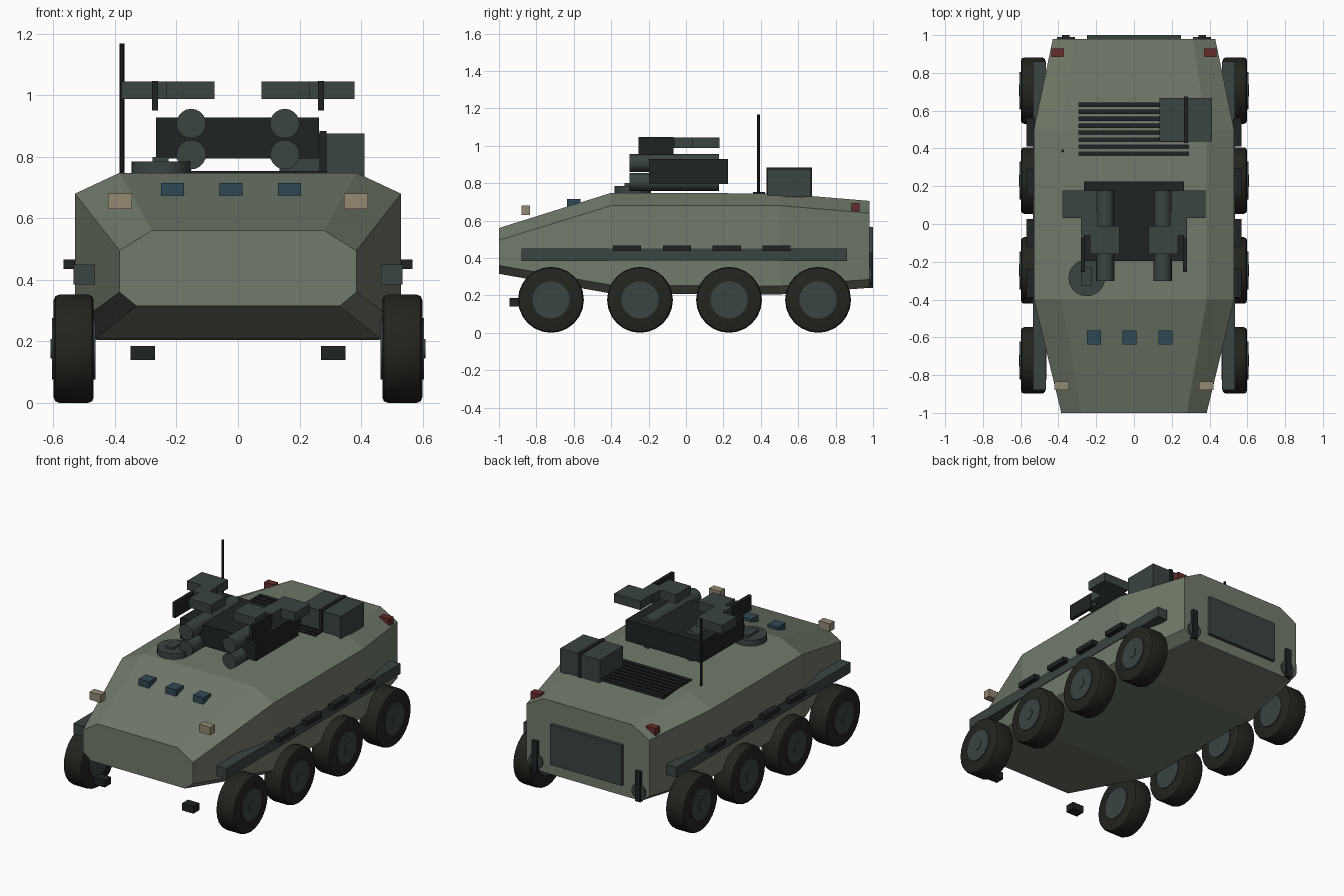
import bpy, bmesh, math
from mathutils import Matrix

if "Cube" in bpy.data.objects:
    bpy.data.objects.remove(bpy.data.objects["Cube"])


def material(name, rgb):
    m = bpy.data.materials.new(name)
    m.diffuse_color = (*rgb, 1)
    m.use_nodes = True
    m.node_tree.nodes["Principled BSDF"].inputs["Base Color"].default_value = m.diffuse_color
    return m


GREEN = material("hull_green", (0.165, 0.195, 0.145))
STEEL = material("dark_steel", (0.042, 0.058, 0.053))
BLACK = material("black_metal", (0.014, 0.017, 0.017))
RUBBER = material("rubber", (0.016, 0.018, 0.013))
GLASS = material("glass", (0.03, 0.065, 0.095))
LAMP = material("lamp", (0.30, 0.25, 0.17))
RED = material("tail_red", (0.14, 0.025, 0.025))


def finish(name, bm, mat, smooth=False):
    bmesh.ops.recalc_face_normals(bm, faces=bm.faces)
    me = bpy.data.meshes.new(name)
    bm.to_mesh(me)
    bm.free()
    me.materials.append(mat)
    ob = bpy.data.objects.new(name, me)
    bpy.context.collection.objects.link(ob)
    if smooth:
        bpy.ops.object.select_all(action='DESELECT')
        ob.select_set(True)
        bpy.context.view_layer.objects.active = ob
        bpy.ops.object.shade_smooth_by_angle(angle=math.radians(30))
    return ob


def box(name, x, y, z, mat):
    """Box from (min, max) ranges on each axis."""
    bm = bmesh.new()
    bmesh.ops.create_cube(bm, size=1)
    for v in bm.verts:
        v.co = [r[0] + (c + 0.5) * (r[1] - r[0]) for r, c in zip((x, y, z), v.co)]
    return finish(name, bm, mat)


def pair(name, x, y, z, mat):
    """Box and its mirror image across x = 0."""
    box(name + "_left", (-x[1], -x[0]), y, z, mat)
    box(name + "_right", x, y, z, mat)


def cylinder(name, centre, radius, length, axis, mat, sides=24, bevel=0):
    bm = bmesh.new()
    bmesh.ops.create_cone(bm, cap_ends=True, segments=sides, radius1=radius,
                          radius2=radius, depth=length)
    if bevel:
        rims = [e for e in bm.edges if abs(e.verts[0].co.z - e.verts[1].co.z) < 1e-5]
        bmesh.ops.bevel(bm, geom=rims, offset=bevel, segments=2, affect='EDGES', profile=0.5)
    if axis != 'Z':
        turn = Matrix.Rotation(math.pi / 2, 4, 'Y' if axis == 'X' else 'X')
        bmesh.ops.transform(bm, matrix=turn, verts=bm.verts)
    bmesh.ops.translate(bm, vec=centre, verts=bm.verts)
    return finish(name, bm, mat, smooth=True)


# Hull: eight-sided cross-sections (half width, height) joined along y
sections = [
    (-1.00, ((0.28, 0.56), (0.385, 0.495), (0.385, 0.36), (0.33, 0.315))),
    (-0.40, ((0.385, 0.748), (0.53, 0.68), (0.53, 0.255), (0.46, 0.21))),
    (0.50, ((0.385, 0.745), (0.53, 0.68), (0.53, 0.25), (0.46, 0.205))),
    (0.98, ((0.31, 0.705), (0.43, 0.64), (0.43, 0.285), (0.37, 0.24))),
]
bm = bmesh.new()
rings = []
for y, half in sections:
    points = list(half) + [(-x, z) for x, z in reversed(half)]
    rings.append([bm.verts.new((x, y, z)) for x, z in points])
for a, b in zip(rings, rings[1:]):
    for i in range(8):
        j = (i + 1) % 8
        bm.faces.new((a[i], a[j], b[j], b[i]))
bm.faces.new(rings[0])
bm.faces.new(rings[-1])
finish("hull", bm, GREEN)

# Wheels: tyre, hub and cap
for s, side in ((-1, "left"), (1, "right")):
    for n, y in enumerate((-0.722, -0.246, 0.23, 0.706), 1):
        tag = f"{side}_{n}"
        cylinder("tyre_" + tag, (s * 0.534, y, 0.176), 0.176, 0.13, 'X', RUBBER, bevel=0.018)
        cylinder("hub_" + tag, (s * 0.534, y, 0.176), 0.1, 0.142, 'X', STEEL, sides=20)
        cylinder("hub_cap_" + tag, (s * 0.536, y, 0.176), 0.032, 0.146, 'X', STEEL, sides=12)

# Side rails with stowage blocks
pair("side_rail", (0.465, 0.535), (-0.88, 0.86), (0.385, 0.45), STEEL)
for n, y in enumerate((-0.315, -0.048, 0.218, 0.485), 1):
    pair(f"rail_block_{n}", (0.525, 0.568), (y - 0.075, y + 0.075), (0.436, 0.466), BLACK)

# Front fittings: tow blocks, headlights, vision blocks
pair("tow_block", (0.27, 0.35), (-0.945, -0.885), (0.14, 0.185), BLACK)
pair("headlight", (0.345, 0.422), (-0.88, -0.833), (0.63, 0.68), LAMP)
for n, x in enumerate((-0.213, -0.023, 0.167), 1):
    box(f"vision_block_{n}", (x - 0.037, x + 0.037), (-0.637, -0.563), (0.673, 0.715), GLASS)

# Rear fittings: tail lights, door, towing plates
pair("tail_light", (0.37, 0.438), (0.885, 0.928), (0.65, 0.695), RED)
box("rear_door", (-0.25, 0.25), (0.97, 1.0), (0.31, 0.565), STEEL)
pair("rear_tow_plate", (0.342, 0.38), (0.97, 1.0), (0.24, 0.43), BLACK)
for s in (-1, 1):
    cylinder(f"rear_tow_eye_{'left' if s < 0 else 'right'}", (s * 0.36, 0.98, 0.30),
             0.048, 0.022, 'Y', STEEL, sides=16)

# Roof: engine grille, stowage box with strap, antenna, hatch
for n in range(8):
    y = 0.372 + n * 0.037
    box(f"grille_slat_{n + 1}", (-0.295, 0.29), (y - 0.0125, y + 0.0125), (0.715, 0.753), BLACK)
box("stowage_box", (0.135, 0.412), (0.437, 0.668), (0.725, 0.876), STEEL)
box("stowage_strap", (0.265, 0.287), (0.43, 0.674), (0.725, 0.884), BLACK)
cylinder("antenna", (-0.377, 0.387, 0.95), 0.0075, 0.435, 'Z', BLACK, sides=8)
cylinder("hatch", (-0.25, -0.285, 0.764), 0.097, 0.042, 'Z', STEEL, sides=20)
box("hatch_handle", (-0.278, -0.226), (-0.328, -0.228), (0.78, 0.8), STEEL)

# Turret body with launcher tubes
box("turret_body", (-0.266, 0.264), (-0.197, 0.225), (0.795, 0.928), BLACK)
for s, side in ((-1, "left"), (1, "right")):
    for z, level in ((0.908, "upper"), (0.807, "lower")):
        cylinder(f"launch_tube_{side}_{level}", (s * 0.152, -0.063, z), 0.048, 0.48,
                 'Y', STEEL, sides=20)

# Stepped sensor pods above the turret, with side plates
pair("pod_outer", (0.195, 0.378), (0.032, 0.178), (0.988, 1.045), STEEL)
pair("pod_middle", (0.19, 0.28), (-0.062, 0.06), (0.988, 1.045), STEEL)
pair("pod_inner", (0.077, 0.232), (-0.158, -0.01), (0.988, 1.045), STEEL)
pair("pod_plate", (0.26, 0.28), (-0.255, -0.066), (0.95, 1.046), BLACK)
